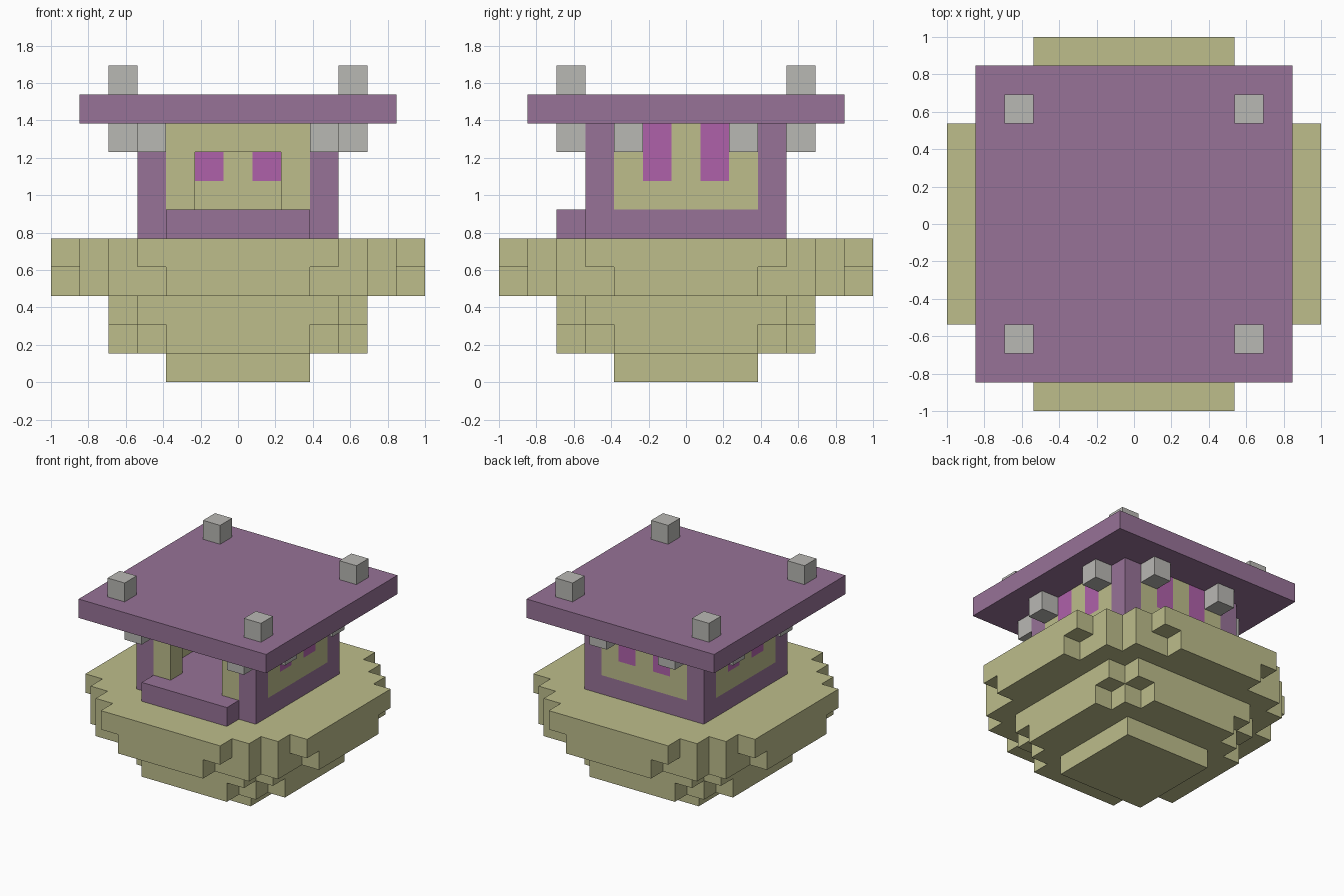
import bpy
import bmesh
from mathutils import Vector

cube = bpy.data.objects.get("Cube")
if cube:
    bpy.data.objects.remove(cube, do_unlink=True)

U = 2 / 13  # size of one block


def material(name, r, g, b):
    mat = bpy.data.materials.new(name)
    mat.use_nodes = True
    mat.diffuse_color = (r, g, b, 1)
    mat.node_tree.nodes["Principled BSDF"].inputs["Base Color"].default_value = (r, g, b, 1)
    return mat


KHAKI = material("khaki", 0.51, 0.51, 0.26)
PURPLE = material("dusty_purple", 0.31, 0.17, 0.31)
GREY = material("warm_grey", 0.485, 0.48, 0.455)
MAGENTA = material("magenta", 0.43, 0.12, 0.40)


def prism(name, outline, low, high, mat):
    """Extrude an outline, in block units, between two block heights."""
    bm = bmesh.new()
    base = bm.faces.new([bm.verts.new((x * U, y * U, low * U)) for x, y in outline])
    top = bmesh.ops.extrude_face_region(bm, geom=[base])["geom"]
    verts = [v for v in top if isinstance(v, bmesh.types.BMVert)]
    bmesh.ops.translate(bm, vec=Vector((0, 0, (high - low) * U)), verts=verts)
    bmesh.ops.recalc_face_normals(bm, faces=bm.faces)
    mesh = bpy.data.meshes.new(name)
    bm.to_mesh(mesh)
    bm.free()
    mesh.materials.append(mat)
    obj = bpy.data.objects.new(name, mesh)
    bpy.context.collection.objects.link(obj)
    return obj


def turn(x, y, quarter):
    for _ in range(quarter):
        x, y = -y, x
    return x, y


def box(name, x, y, low, high, mat, quarter=0):
    """Box over inclusive block ranges in x and y, turned about the centre."""
    x0, x1, y0, y1 = x[0] - .5, x[1] + .5, y[0] - .5, y[1] + .5
    corners = [(x0, y0), (x1, y0), (x1, y1), (x0, y1)]
    return prism(name, [turn(*c, quarter) for c in corners], low, high, mat)


def stepped(name, corners, low, high, mat):
    """Layer with stair-shaped corners; corners run from the +x side to +y."""
    quadrant = []
    for i, (x, y) in enumerate(corners):
        if i:
            quadrant.append((x + .5, corners[i - 1][1] + .5))
        quadrant.append((x + .5, y + .5))
    outline = [turn(*p, q) for q in range(4) for p in quadrant]
    return prism(name, outline, low, high, mat)


# Bowl-shaped base
box("bowl_foot", (-2, 2), (-2, 2), 0, 1, KHAKI)
stepped("bowl_lower_layer", [(4, 2), (3, 3), (2, 4)], 1, 2, KHAKI)
stepped("bowl_middle_layer", [(4, 3), (3, 4)], 2, 3, KHAKI)
stepped("bowl_upper_layer", [(6, 2), (5, 4), (4, 5), (2, 6)], 3, 4, KHAKI)
stepped("bowl_rim", [(6, 3), (5, 4), (4, 5), (3, 6)], 4, 5, KHAKI)

# House floor and doorstep
box("house_floor", (-3, 3), (-3, 3), 5, 6, PURPLE)
box("doorstep", (-2, 2), (-4, -4), 5, 6, PURPLE)

# Corner posts, roof studs
for q in range(4):
    box("corner_post", (3, 3), (3, 3), 6, 9, PURPLE, q)
    box("roof_stud", (4, 4), (4, 4), 10, 11, GREY, q)

# Side and back walls with two windows each
for q, side in ((1, "left"), (2, "back"), (3, "right")):
    for x in (-2, 0, 2):
        box(side + "_wall_pier", (x, x), (-3, -3), 6, 9, KHAKI, q)
    for x in (-1, 1):
        box(side + "_window_sill", (x, x), (-3, -3), 6, 7, KHAKI, q)
        box(side + "_window", (x, x), (-3, -3), 7, 9, MAGENTA, q)

# Front doorway
for x in (-2, 2):
    box("door_post", (x, x), (-3, -3), 6, 8, KHAKI)
box("door_lintel", (-2, 2), (-3, -3), 8, 9, KHAKI)

# Blocks hung under the eaves
for q, offset in enumerate((3, 2, 2, 2)):
    for x in (-offset, offset):
        box("eave_block", (x, x), (-4, -4), 8, 9, GREY, q)

# Flat roof
box("roof", (-5, 5), (-5, 5), 9, 10, PURPLE)
